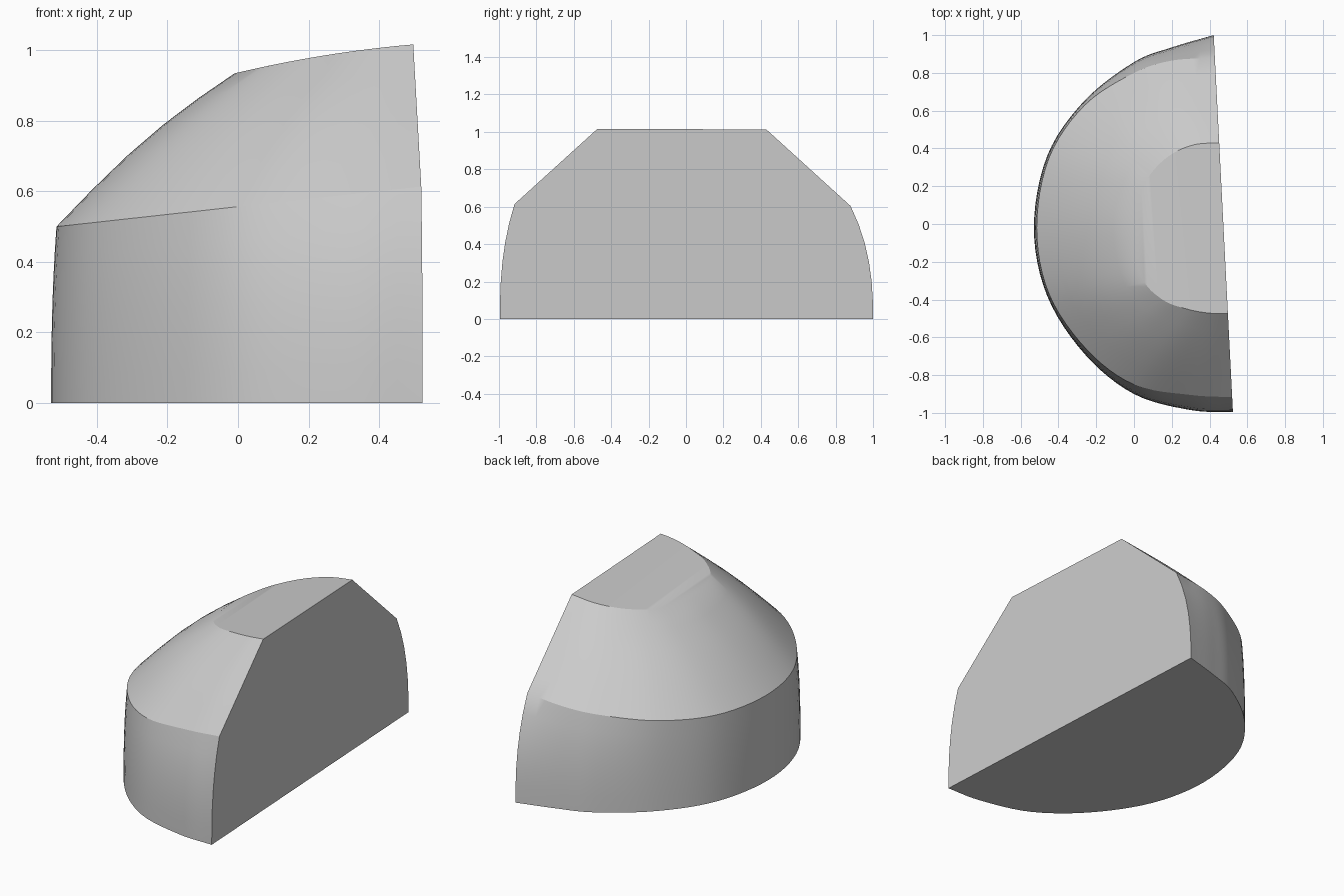
import bpy
import bmesh
import math
from mathutils import Vector

cube = bpy.data.objects.get("Cube")
if cube:
    bpy.data.objects.remove(cube, do_unlink=True)

STEPS = 6  # subdivisions between outline points


def cut_x(y):
    """Position of the flat, slightly turned cut wall."""
    return 0.473 - 0.051 * y


def smooth_outline(points):
    """Catmull-Rom curve through plan points, ending on the cut wall."""
    pts = [Vector(p) for p in points]
    for p in (pts[0], pts[-1]):
        p.x = cut_x(p.y)
    ext = [2 * pts[0] - pts[1]] + pts + [2 * pts[-1] - pts[-2]]
    out = []
    for a, b, c, d in zip(ext, ext[1:], ext[2:], ext[3:]):
        for k in range(STEPS):
            t = k / STEPS
            out.append(b + (c - a) * t / 2
                       + (2 * a - 5 * b + 4 * c - d) * t * t / 2
                       + (3 * b - a - 3 * c + d) * t ** 3 / 2)
    return out + [pts[-1]]


# Plan outlines, from the front end of the cut round to the back end
base = smooth_outline([(.52, -.995), (.3, -.985), (0, -.9), (-.26, -.69), (-.46, -.38),
                       (-.53, -.02), (-.46, .36), (-.265, .65), (0, .857), (.2, .935), (.42, 1)])
shoulder = smooth_outline([(.52, -.917), (.3, -.905), (0, -.85), (-.25, -.665), (-.45, -.37),
                           (-.515, -.02), (-.45, .35), (-.26, .63), (0, .8), (.2, .865), (.43, .88)])
crown = smooth_outline([(.5, -.473), (.4, -.472), (.28, -.45), (.15, -.4), (.04, -.28),
                        (-.01, -.03), (.03, .16), (.1, .28), (.2, .37), (.32, .42), (.45, .43)])


def shoulder_z(x):
    return 0.5 + 0.11 * (x + 0.515)


def crown_z(x):
    return 0.937 + 0.235 * x - 0.15 * x * x


# Rings of the wall, bowing inwards as they rise, then the sloping roof
rings = []
for k in range(7):
    f = k / 6
    rings.append([b.lerp(s, f ** 2.5).to_3d() + Vector((0, 0, f * shoulder_z(s.x)))
                  for b, s in zip(base, shoulder)])
last = len(base) - 1
for k in range(1, 6):
    f = k / 5
    ring = []
    for i, (s, c) in enumerate(zip(shoulder, crown)):
        p = s.lerp(c, f).to_3d()
        bulge = 0.03 * math.sin(math.pi * f) * math.sin(math.pi * i / last)
        p.z = shoulder_z(s.x) * (1 - f) + crown_z(c.x) * f + bulge
        ring.append(p)
    rings.append(ring)

bm = bmesh.new()
grid = [[bm.verts.new(p) for p in ring] for ring in rings]
for low, high in zip(grid, grid[1:]):
    for i in range(last):
        bm.faces.new((low[i + 1], low[i], high[i], high[i + 1]))

# Gently curved crown, bridged from front to back in strips
top = grid[-1]
for i in range(last // 2):
    j = last - i
    strip = [top[i], top[j], top[j - 1], top[i + 1]]
    bm.faces.new(strip if j - 1 != i + 1 else strip[:3])

# Flat underside and flat cut wall
bm.faces.new(grid[0])
bm.faces.new([r[0] for r in grid] + [r[-1] for r in reversed(grid)])
bmesh.ops.recalc_face_normals(bm, faces=bm.faces)

mesh = bpy.data.meshes.new("half_dome_block")
bm.to_mesh(mesh)
bm.free()
block = bpy.data.objects.new("half_dome_block", mesh)
bpy.context.collection.objects.link(block)

# Plain grey surface
grey = bpy.data.materials.new("plain_grey")
grey.use_nodes = True
colour = (0.6, 0.6, 0.6, 1)
grey.diffuse_color = colour
grey.node_tree.nodes["Principled BSDF"].inputs["Base Color"].default_value = colour
mesh.materials.append(grey)

bpy.ops.object.select_all(action="DESELECT")
block.select_set(True)
bpy.context.view_layer.objects.active = block
bpy.ops.object.shade_smooth_by_angle(angle=math.radians(26))
